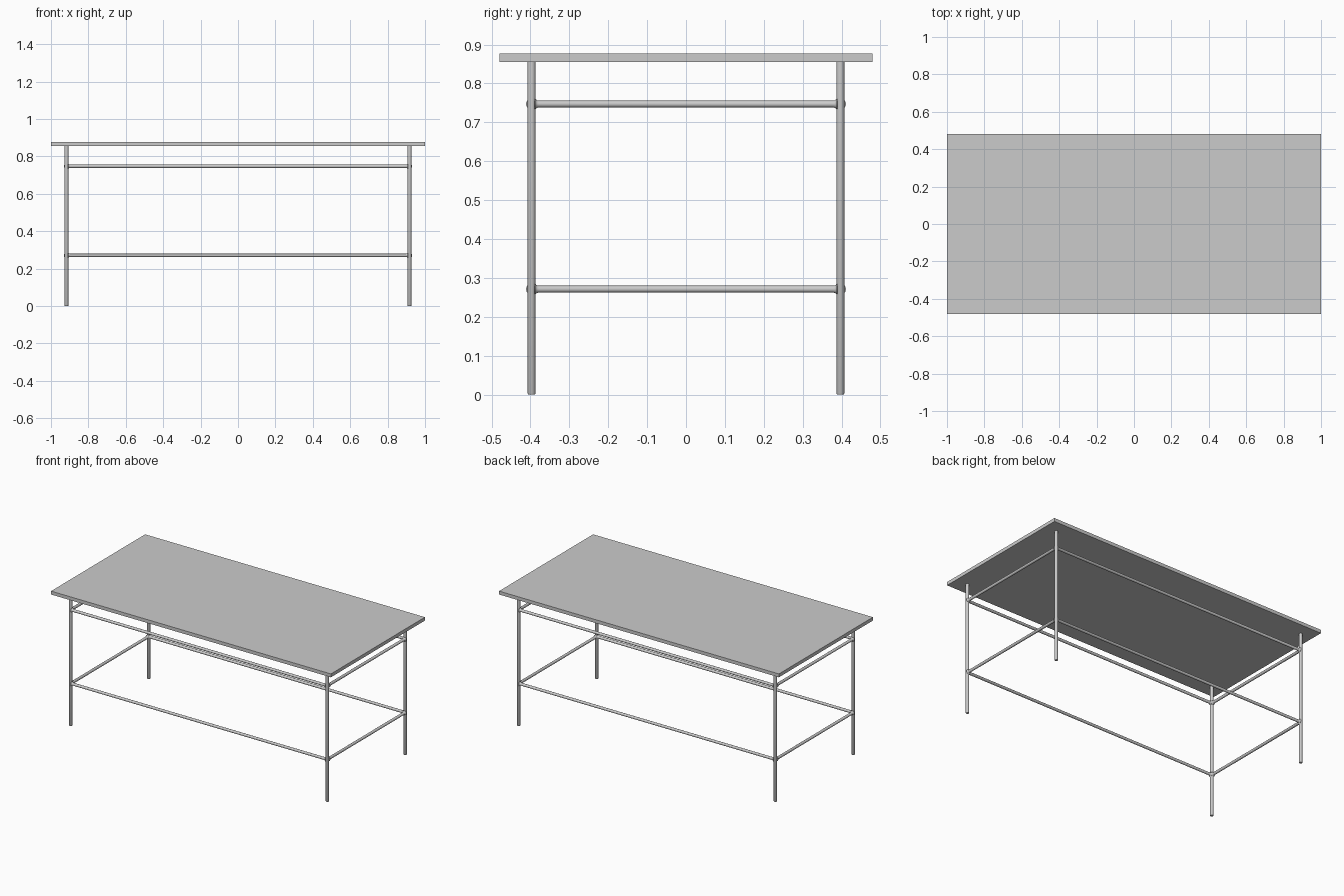
import bpy, bmesh
from math import pi, cos, sin
from mathutils import Vector, Matrix

if "Cube" in bpy.data.objects:
    bpy.data.objects.remove(bpy.data.objects["Cube"])

LEG_X, LEG_Y = 0.917, 0.397
TOP_Z, LEG_R, RAIL_R = 0.855, 0.0105, 0.0088
SIDES = 16


def lathe(name, profile, start, direction):
    """Revolve (radius, distance) pairs round an axis from start along direction."""
    rot = Vector((0, 0, 1)).rotation_difference(Vector(direction)).to_matrix().to_4x4()
    place = Matrix.Translation(start) @ rot
    bm = bmesh.new()
    rings = [[bm.verts.new(place @ Vector((r * cos(2 * pi * i / SIDES),
                                           r * sin(2 * pi * i / SIDES), d)))
              for i in range(SIDES)] for r, d in profile]
    for a, b in zip(rings, rings[1:]):
        for i in range(SIDES):
            j = (i + 1) % SIDES
            bm.faces.new((a[i], a[j], b[j], b[i]))
    bm.faces.new(rings[0][::-1])
    bm.faces.new(rings[-1])
    mesh = bpy.data.meshes.new(name)
    bm.to_mesh(mesh)
    bm.free()
    obj = bpy.data.objects.new(name, mesh)
    bpy.context.collection.objects.link(obj)
    bpy.ops.object.select_all(action='DESELECT')
    obj.select_set(True)
    bpy.context.view_layer.objects.active = obj
    bpy.ops.object.shade_smooth_by_angle(angle=pi / 5)
    return obj


def rail(name, start, direction, length):
    """Round bar whose ends flare into the legs like a weld fillet."""
    flare = [(0.0145, LEG_R - 0.003), (0.0145, LEG_R - 0.001), (0.0115, LEG_R + 0.001),
             (0.0097, LEG_R + 0.004), (RAIL_R, LEG_R + 0.008)]
    far = [(r, length - d) for r, d in reversed(flare)]
    lathe(name, flare + far, start, direction)


# Table top
bpy.ops.mesh.primitive_cube_add(size=1, location=(0, 0, TOP_Z + 0.011))
top = bpy.context.object
top.name = "table_top"
top.scale = (2, 0.96, 0.022)
bpy.ops.object.transform_apply(location=False, rotation=False, scale=True)

# Legs with softened feet
leg_profile = [(LEG_R - 0.002, 0), (LEG_R, 0.003), (LEG_R, TOP_Z)]
for sx, side in ((-1, "left"), (1, "right")):
    for sy, face in ((-1, "front"), (1, "back")):
        lathe(f"{face}_{side}_leg", leg_profile, (sx * LEG_X, sy * LEG_Y, 0), (0, 0, 1))

# Upper and lower rail frames
for z, level in ((0.747, "upper"), (0.271, "lower")):
    for s, face, side in ((-1, "front", "left"), (1, "back", "right")):
        rail(f"{level}_{face}_rail", (-LEG_X, s * LEG_Y, z), (1, 0, 0), 2 * LEG_X)
        rail(f"{level}_{side}_rail", (s * LEG_X, -LEG_Y, z), (0, 1, 0), 2 * LEG_Y)
